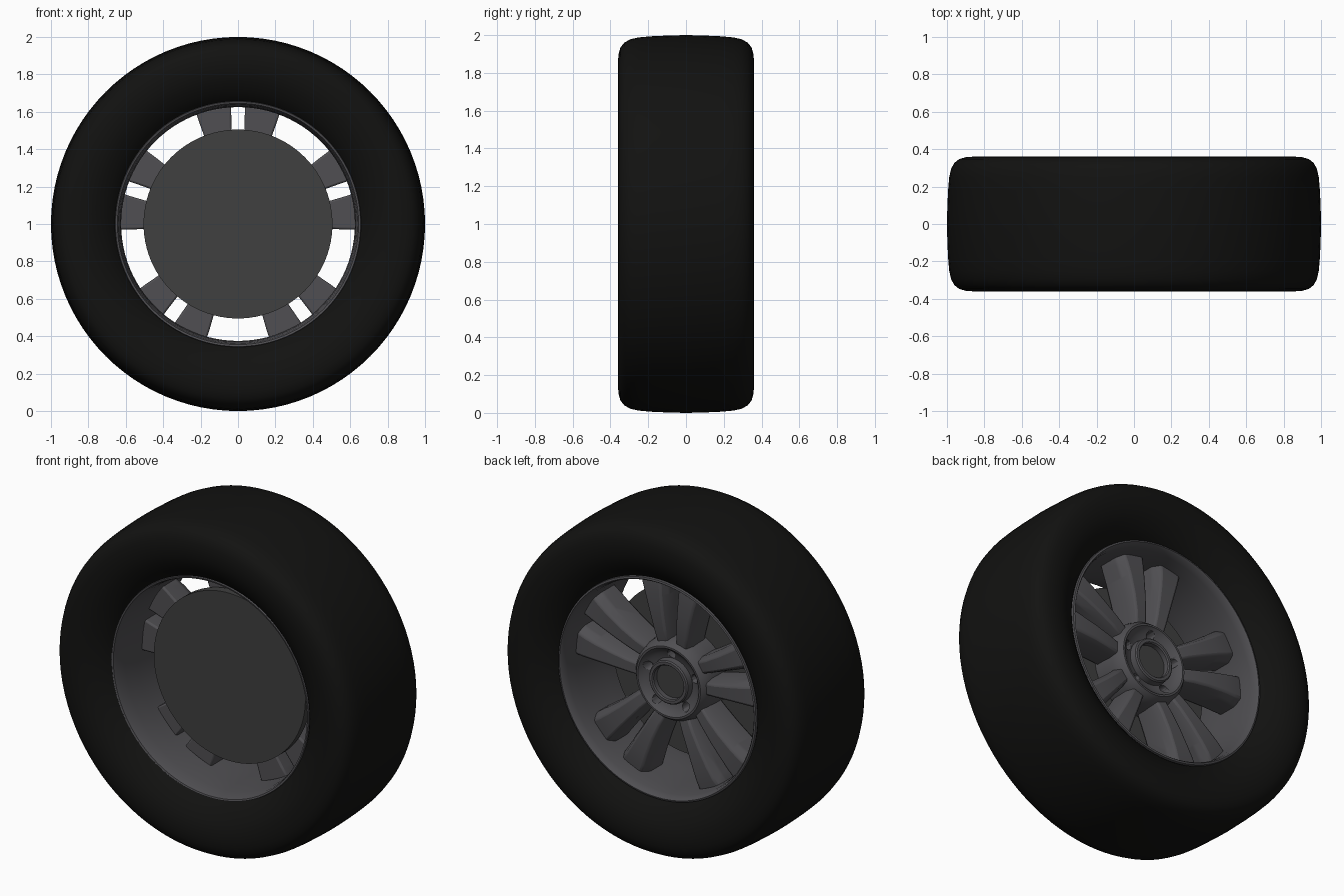
import bpy, bmesh, math
from mathutils import Matrix, Vector

if "Cube" in bpy.data.objects:
    bpy.data.objects.remove(bpy.data.objects["Cube"])

CENTRE = Vector((0, 0, 1))


def material(name, rgb):
    m = bpy.data.materials.new(name)
    m.diffuse_color = (*rgb, 1)
    m.use_nodes = True
    m.node_tree.nodes["Principled BSDF"].inputs["Base Color"].default_value = m.diffuse_color
    return m


RUBBER = material("rubber", (0.006, 0.006, 0.0055))
ALLOY = material("dark_alloy", (0.08, 0.078, 0.085))
STEEL = material("dark_steel", (0.05, 0.05, 0.05))


def finish(bm, name, mat, angle=35):
    bmesh.ops.recalc_face_normals(bm, faces=bm.faces)
    me = bpy.data.meshes.new(name)
    bm.to_mesh(me)
    bm.free()
    ob = bpy.data.objects.new(name, me)
    bpy.context.collection.objects.link(ob)
    ob.location = CENTRE
    me.materials.append(mat)
    bpy.ops.object.select_all(action='DESELECT')
    ob.select_set(True)
    bpy.context.view_layer.objects.active = ob
    bpy.ops.object.shade_smooth_by_angle(angle=math.radians(angle))
    return ob


def lathe(name, profile, mat, closed=True, steps=96):
    """Revolve (radius, y) points about the y axle."""
    bm = bmesh.new()
    rings = []
    for r, y in profile:
        if r == 0:
            rings.append([bm.verts.new((0, y, 0))] * steps)
        else:
            rings.append([bm.verts.new((r * math.cos(2 * math.pi * i / steps), y,
                                        r * math.sin(2 * math.pi * i / steps)))
                          for i in range(steps)])
    pairs = list(zip(rings, rings[1:]))
    if closed:
        pairs.append((rings[-1], rings[0]))
    for a, b in pairs:
        for i in range(steps):
            j = (i + 1) % steps
            bm.faces.new(list(dict.fromkeys((a[i], a[j], b[j], b[i]))))
    return finish(bm, name, mat)


# Tyre: crowned tread, round shoulders, sidewalls dipping in to the rim
half = [(1.0, 0), (.998, .09), (.994, .18), (.988, .25), (.978, .295), (.96, .327),
        (.935, .347), (.90, .357), (.86, .36), (.81, .355), (.76, .338),
        (.71, .308), (.675, .28), (.655, .255)]
lathe("tyre", half[::-1] + [(r, -y) for r, y in half[1:]], RUBBER)

# Rim barrel with flared lips
lathe("rim_barrel", [(.662, .25), (.658, .275), (.648, .278), (.64, .268), (.632, .23),
                     (.627, .16), (.625, .08), (.625, -.08), (.63, -.18), (.638, -.245),
                     (.645, -.265), (.655, -.268), (.66, -.25), (.65, -.2), (.65, .2)], ALLOY)

# Hub: centre ring, sloping dish and conical outside
hub = lathe("hub", [(.10, -.03), (.10, .165), (.106, .172), (.122, .172), (.129, .165),
                    (.133, .128), (.165, .136), (.193, .156), (.203, .168), (.214, .168),
                    (.232, .145), (.245, .10), (.25, .04), (.25, -.03)], ALLOY)

# Five lug holes cut in the dish
bm = bmesh.new()
for k in range(5):
    a = math.radians(90 + 72 * k)
    bmesh.ops.create_cone(bm, cap_ends=True, segments=24, radius1=.026, radius2=.026, depth=.2,
                          matrix=Matrix.Translation((.163 * math.cos(a), .16, .163 * math.sin(a)))
                          @ Matrix.Rotation(math.pi / 2, 4, 'X'))
cutter = finish(bm, "lug_hole_cutter", ALLOY)
cutter.hide_render = True
cutter.hide_set(True)
cut = hub.modifiers.new("lug_holes", 'BOOLEAN')
cut.operation = 'DIFFERENCE'
cut.object = cutter

# Centre cap inside the hub ring
lathe("centre_cap", [(0, .135), (.101, .135), (.101, -.03), (0, -.03)], STEEL, closed=False, steps=64)

# Brake disc behind the spokes
lathe("brake_disc", [(0, -.08), (.505, -.08), (.505, -.03), (0, -.03)], STEEL, closed=False)

# Spokes: five pairs of flaring, chamfered bars
# stations: radius, inner edge, outer edge, face height
STATIONS = [(.212, .012, .105, .135), (.30, .020, .125, .15), (.40, .027, .150, .158),
            (.51, .034, .183, .160), (.58, .036, .207, .157), (.638, .037, .225, .150)]


def spoke(name, angle, side):
    bm = bmesh.new()
    rings = []
    for r, x0, x1, y in STATIONS:
        c = .16 * (x1 - x0)
        section = [(x0, -.02), (x0, y - .05), (x0 + c, y), (x1 - c, y), (x1, y - .05), (x1, -.02)]
        rings.append([bm.verts.new((side * x, d, math.sqrt(r * r - x * x))) for x, d in section])
    for a, b in zip(rings, rings[1:]):
        for i in range(6):
            j = (i + 1) % 6
            bm.faces.new((a[i], a[j], b[j], b[i]))
    bm.faces.new(rings[0])
    bm.faces.new(rings[-1])
    bm.transform(Matrix.Rotation(angle, 4, 'Y'))
    ob = finish(bm, name, ALLOY)
    bev = ob.modifiers.new("soft_edges", 'BEVEL')
    bev.width = .01
    bev.segments = 2
    bev.angle_limit = math.radians(25)


for k in range(5):
    for side, label in ((1, "right"), (-1, "left")):
        spoke(f"spoke_{label}_{k + 1}", math.radians(72 * k), side)
